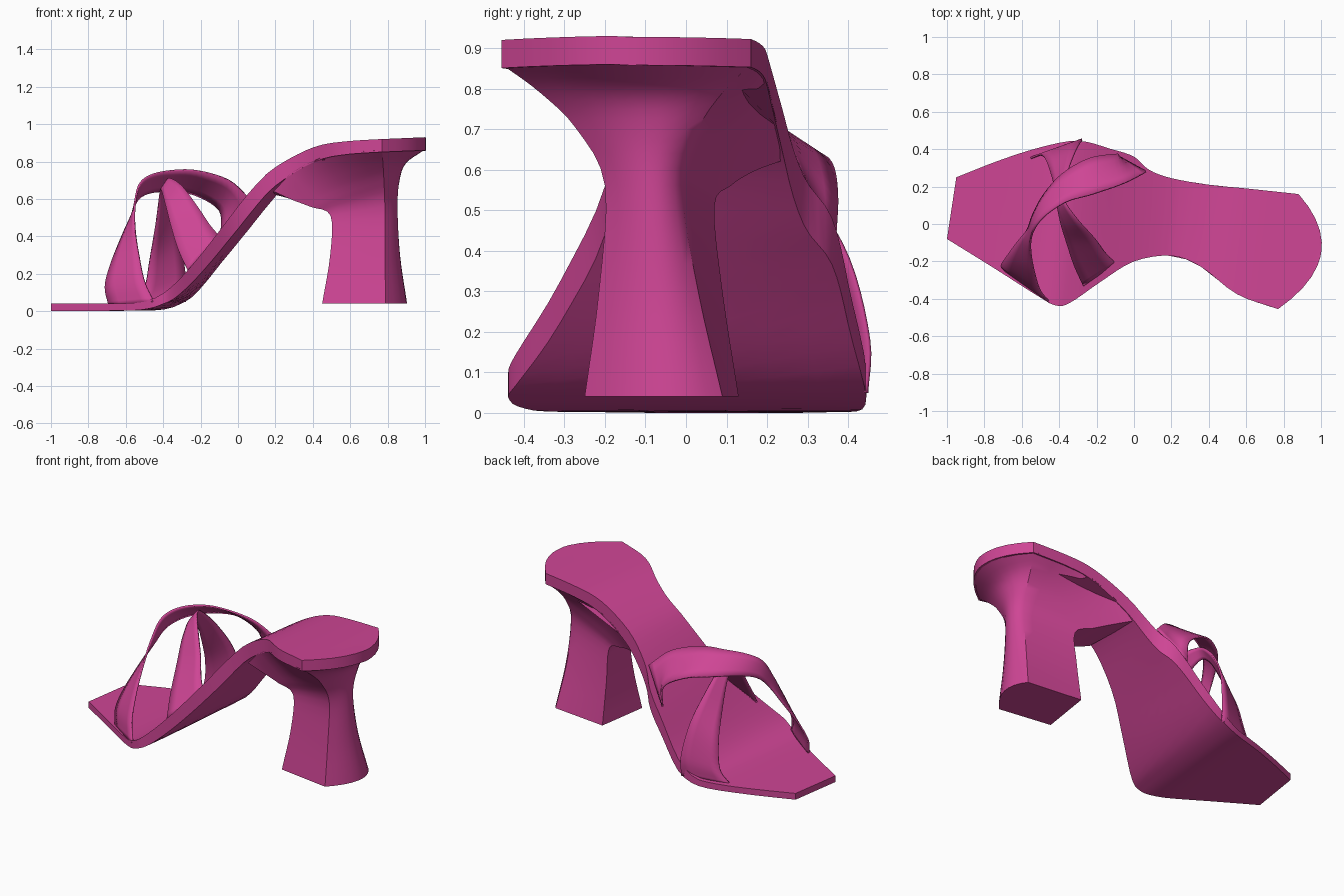
import bpy
import bmesh
from mathutils import Vector

default_cube = bpy.data.objects.get("Cube")
if default_cube:
    bpy.data.objects.remove(default_cube, do_unlink=True)

pink = bpy.data.materials.new("pink leather")
pink.use_nodes = True
pink.diffuse_color = (0.62, 0.06, 0.30, 1)
pink.node_tree.nodes["Principled BSDF"].inputs["Base Color"].default_value = pink.diffuse_color


def spline(points, steps):
    """Smooth curve running through all the points."""
    points = [Vector(p) for p in points]
    padded = [2 * points[0] - points[1]] + points + [2 * points[-1] - points[-2]]
    curve = []
    for before, start, end, after in zip(padded, padded[1:], padded[2:], padded[3:]):
        for step in range(steps):
            t = step / steps
            curve.append(0.5 * (2 * start + (end - before) * t
                                + (2 * before - 5 * start + 4 * end - after) * t ** 2
                                + (3 * start - before - 3 * end + after) * t ** 3))
    return curve + [points[-1]]


def height_at(profile, x):
    """Height of a side profile at the given x."""
    for a, b in zip(profile, profile[1:]):
        if x <= b.x:
            return a.y + (b.y - a.y) * max(0, x - a.x) / (b.x - a.x)
    return profile[-1].y


def arc(start, middle, end, t):
    """Point on a rounded arc that passes through the middle at half way."""
    start, middle, end = Vector(start), Vector(middle), Vector(end)
    control = 2 * middle - (start + end) / 2
    return start * (1 - t) ** 2 + control * 2 * t * (1 - t) + end * t ** 2


def loft(name, rings, closed=True, thickness=None):
    """Skin a list of equal rings; open rings become a thickened sheet."""
    bm = bmesh.new()
    rows = [[bm.verts.new(p) for p in ring] for ring in rings]
    size = len(rows[0])
    for row, following in zip(rows, rows[1:]):
        for i in range(size if closed else size - 1):
            j = (i + 1) % size
            bm.faces.new((row[i], row[j], following[j], following[i]))
    if closed:
        bm.faces.new(rows[0])
        bm.faces.new(rows[-1])
    bmesh.ops.recalc_face_normals(bm, faces=bm.faces)
    mesh = bpy.data.meshes.new(name)
    bm.to_mesh(mesh)
    bm.free()
    mesh.materials.append(pink)
    obj = bpy.data.objects.new(name, mesh)
    bpy.context.collection.objects.link(obj)
    if thickness:
        solid = obj.modifiers.new("thickness", "SOLIDIFY")
        solid.thickness = thickness
        solid.offset = 0
    bpy.ops.object.select_all(action="DESELECT")
    obj.select_set(True)
    bpy.context.view_layer.objects.active = obj
    bpy.ops.object.shade_smooth_by_angle(angle=0.55)
    return obj


def strap(name, front_edge, rear_edge):
    """Thin band spanning two edge curves."""
    pairs = zip(spline(front_edge, 5), spline(rear_edge, 5))
    loft(name, [[a.lerp(b, i / 4) for i in range(5)] for a, b in pairs],
         closed=False, thickness=0.01)


# Sole: side profile, thickness along the length and plan outline
top_profile = spline([(-1, .04), (-.6, .042), (-.47, .06), (-.35, .135), (-.2, .3), (0, .56),
                      (.1, .68), (.2, .77), (.4, .875), (.6, .91), (1, .93)], 4)
thickness_profile = spline([(-1, .04), (-.5, .04), (-.35, .075), (-.2, .1), (0, .12),
                            (.1, .115), (.2, .1), (.4, .08), (.6, .07), (1, .07)], 2)
left_rail = spline([(-.95, .25), (-.72, .34), (-.5, .41), (-.3, .445), (-.12, .4), (0, .36),
                    (.08, .29), (.2, .245), (.4, .21), (.6, .19), (.88, .16)], 4)
right_rail = spline([(-1, -.08), (-.75, -.235), (-.53, -.375), (-.42, -.435), (-.34, -.42),
                     (-.18, -.31), (0, -.2), (.2, -.17), (.36, -.23), (.55, -.375),
                     (.77, -.455)], 4)


def sole_heights(x, side):
    """Top and bottom of the sole; side runs from 0 (right) to 1 (left), which bends later."""
    lag = .06 + .05 * min(1, max(0, -x - .1) / .3)
    x -= lag * side
    top = height_at(top_profile, x)
    return top, top - height_at(thickness_profile, x)


# Heel sides flare out to meet these stretches of the sole's rim
rim_steps = (30, 32, 34, 36, 38)
left_rim = [left_rail[i] for i in rim_steps]
right_rim = [right_rail[i] for i in rim_steps]

# Rounded back end of the sole
back_end = (right_rail[-1], (1, -.16), left_rail[-1])
for t in (.1, .2, .3, .4, .47):
    right_rail.append(arc(*back_end, t))
    left_rail.append(arc(*back_end, 1 - t))

sole_rings = []
for left, right in zip(left_rail, right_rail):
    upper, lower = [], []
    for i in range(9):
        p = left.lerp(right, i / 8)
        top, bottom = sole_heights(p.x, 1 - i / 8)
        upper.append((p.x, p.y, top))
        lower.append((p.x, p.y, bottom))
    sole_rings.append(upper + lower[::-1])
loft("sole", sole_rings)

# Heel: corners at rising levels
heel_levels = {
    "back_right": [(.79, -.25, .04), (.785, -.215, .3), (.785, -.2, .56), (.78, -.27, .7),
                   (.775, -.36, .79), (.77, -.455, .86)],
    "back": [(.9, -.07, .04), (.865, -.08, .3), (.853, -.09, .56), (.863, -.1, .7),
             (.895, -.13, .79), (.99, -.16, .86)],
    "back_left": [(.86, .09, .04), (.825, .03, .3), (.81, -.01, .56), (.82, .03, .7),
                  (.84, .09, .79), (.88, .16, .86)],
    "front_left": [(.5, .13, .04), (.5, .09, .3), (.495, .07, .51), (.39, .11, .56),
                   (.29, .17, .597), (.19, .245, .625)],
    "front_right": [(.45, -.2, .04), (.493, -.17, .3), (.495, -.15, .51), (.39, -.15, .557),
                    (.29, -.155, .595), (.19, -.17, .64)],
}
corners = {name: spline(points, 4) for name, points in heel_levels.items()}


def heel_side(front, back, rim, side, level):
    """Side points from front to back, flaring to the rim above the waist."""
    waist, top = 8, len(front) - 1
    flare = (max(0, level - waist) / (top - waist)) ** 2
    points = []
    for i, p in enumerate(rim):
        f = (i + 1) / (len(rim) + 1)
        target = Vector((p.x, p.y, sole_heights(p.x, side)[1] + .01))
        offset = target - front[top].lerp(back[top], f)
        points.append(front[level].lerp(back[level], f) + offset * flare)
    return points


heel_rings = []
for level in range(len(corners["back"])):
    rounded = [corners[n][level] for n in ("back_right", "back", "back_left")]
    ring = [arc(*rounded, i / 8) for i in range(9)]
    ring += heel_side(corners["front_left"], corners["back_left"], left_rim, 1, level)[::-1]
    ring += [corners[n][level] for n in ("front_left", "front_right")]
    ring += heel_side(corners["front_right"], corners["back_right"], right_rim, 0, level)
    heel_rings.append(ring)
loft("heel", heel_rings)

# Main strap: over the instep and down to the front of the sole
strap("main_strap",
      [(-.09, .365, .41), (-.1, .372, .54), (-.24, .35, .625), (-.38, .27, .64),
       (-.48, .16, .63), (-.54, .05, .59), (-.57, -.03, .51), (-.62, -.09, .4),
       (-.68, -.17, .25), (-.71, -.22, .13), (-.69, -.25, .03)],
      [(.065, .28, .6), (-.05, .22, .7), (-.22, .16, .75), (-.36, .12, .75),
       (-.47, .05, .725), (-.53, -.02, .67), (-.553, -.09, .55), (-.55, -.17, .43),
       (-.53, -.27, .3), (-.5, -.36, .16), (-.45, -.42, .05)])

# Cross strap: passes under the main strap
strap("cross_strap",
      [(-.56, .35, .03), (-.5, .37, .12), (-.47, .34, .28), (-.44, .26, .45),
       (-.42, .18, .6), (-.41, .1, .65), (-.39, 0, .58), (-.36, -.1, .46),
       (-.32, -.22, .33), (-.27, -.33, .22)],
      [(-.28, .445, .05), (-.28, .45, .18), (-.31, .4, .38), (-.35, .3, .55),
       (-.37, .2, .66), (-.37, .12, .71), (-.3, .02, .67), (-.21, -.08, .55),
       (-.15, -.16, .46), (-.1, -.21, .4)])
